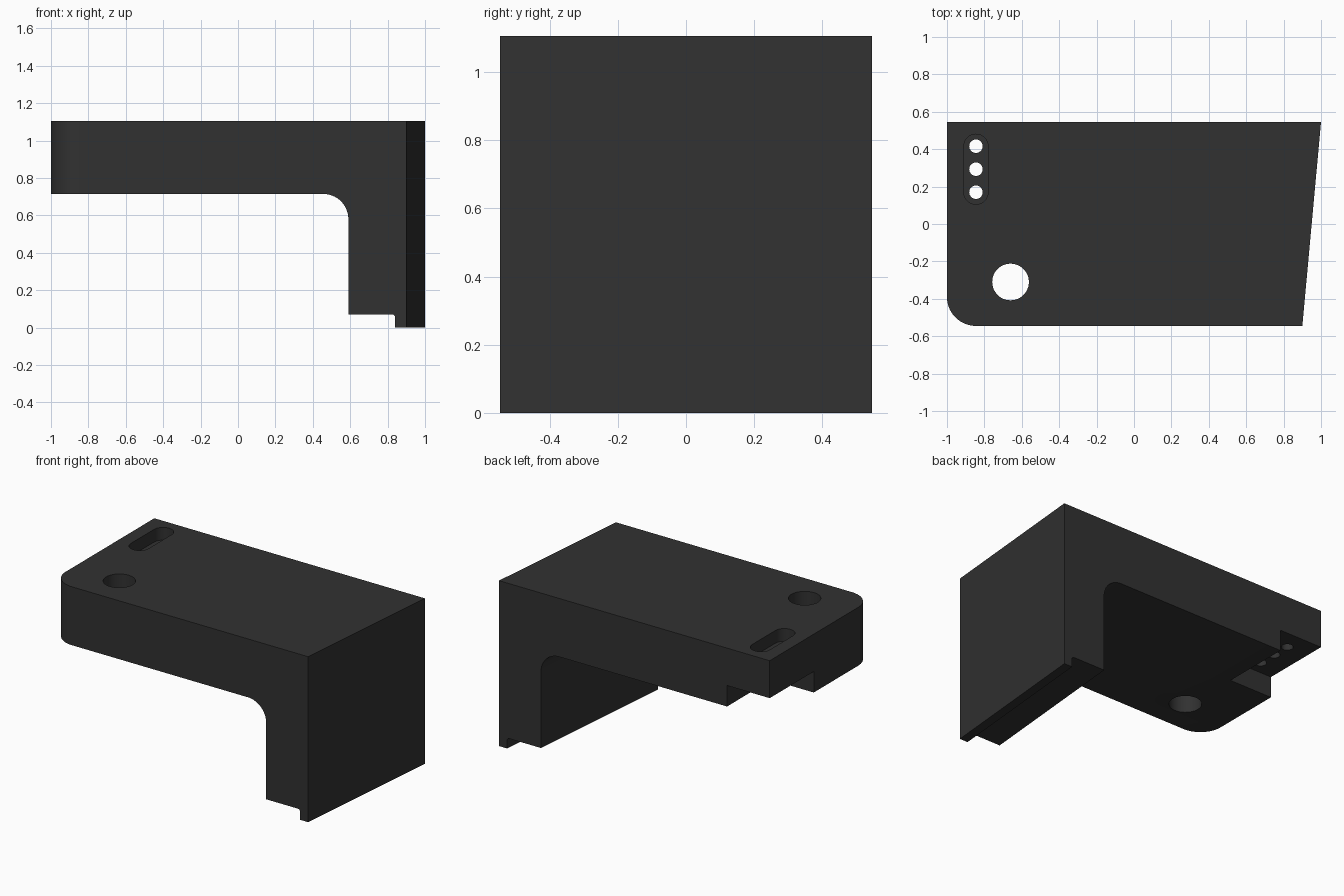
import bpy, bmesh, math

cube = bpy.data.objects.get("Cube")
if cube:
    bpy.data.objects.remove(cube, do_unlink=True)

HALF_Y, TOP, UNDER = 0.545, 1.105, 0.715
SLANT = 0.1  # the leg drifts this far in x from front to back

mat = bpy.data.materials.new("charcoal")
mat.use_nodes = True
colour = (0.031, 0.031, 0.031, 1)
mat.diffuse_color = colour
mat.node_tree.nodes["Principled BSDF"].inputs["Base Color"].default_value = colour


def arc(cx, cy, r, a0, a1, n):
    return [(cx + r * math.cos(math.radians(a0 + (a1 - a0) * i / n)),
             cy + r * math.sin(math.radians(a0 + (a1 - a0) * i / n)))
            for i in range(n + 1)]


def loft(name, start, end):
    """Closed solid between two matching outlines."""
    bm = bmesh.new()
    a = [bm.verts.new(p) for p in start]
    b = [bm.verts.new(p) for p in end]
    bm.faces.new(a)
    bm.faces.new(b[::-1])
    for i in range(len(a)):
        j = (i + 1) % len(a)
        bm.faces.new((a[i], b[i], b[j], a[j]))
    bmesh.ops.recalc_face_normals(bm, faces=bm.faces)
    mesh = bpy.data.meshes.new(name)
    bm.to_mesh(mesh)
    bm.free()
    mesh.materials.append(mat)
    obj = bpy.data.objects.new(name, mesh)
    bpy.context.collection.objects.link(obj)
    return obj


def prism(name, outline, z0, z1):
    return loft(name, [(x, y, z0) for x, y in outline], [(x, y, z1) for x, y in outline])


# Bracket: L-shaped side profile with inner fillet and bottom lip
profile = [(-1, TOP), (-1, UNDER)]
profile += arc(0.455, UNDER - 0.135, 0.135, 90, 0, 16)
profile += [(0.59, 0.07)]
profile += arc(0.825, 0.055, 0.015, 90, 0, 4)
profile += [(0.84, 0), (0.9, 0), (0.9, TOP)]
bracket = loft("bracket",
               [(x, -HALF_Y, z) for x, z in profile],
               [(x + (SLANT if x > 0 else 0), HALF_Y, z) for x, z in profile])

# Rounded front corner of the arm
bm = bmesh.new()
bm.from_mesh(bracket.data)
corner = [e for e in bm.edges
          if all(v.co.x < -0.99 and v.co.y < 0 for v in e.verts)]
bmesh.ops.bevel(bm, geom=corner, offset=0.155, offset_type='OFFSET',
                segments=16, profile=0.5, affect='EDGES')
bm.to_mesh(bracket.data)
bm.free()

# Cutters: large hole, underside pocket, top slot, three small holes
SLOT_X = -0.845
cutters = [
    prism("large_hole_cutter", arc(-0.66, -0.31, 0.098, 0, 360, 48)[:-1], 0.5, 1.3),
    prism("pocket_cutter", [(-1.2, 0.08), (-0.685, 0.08), (-0.685, 0.8), (-1.2, 0.8)],
          0.5, 0.855),
    prism("slot_cutter", arc(SLOT_X, 0.415, 0.065, 0, 180, 16)
          + arc(SLOT_X, 0.17, 0.065, 180, 360, 16), TOP - 0.085, 1.3),
]
for y in (0.17, 0.293, 0.416):
    cutters.append(prism("small_hole_cutter", arc(SLOT_X, y, 0.036, 0, 360, 32)[:-1], 0.6, 1.2))

bpy.ops.object.select_all(action='DESELECT')
bracket.select_set(True)
bpy.context.view_layer.objects.active = bracket
for cutter in cutters:
    cutter.hide_render = True
    mod = bracket.modifiers.new("cut", 'BOOLEAN')
    mod.operation = 'DIFFERENCE'
    mod.solver = 'EXACT'
    mod.object = cutter
    bpy.ops.object.modifier_apply(modifier=mod.name)
    bpy.data.objects.remove(cutter, do_unlink=True)

bpy.ops.object.shade_smooth_by_angle(angle=math.radians(30))
